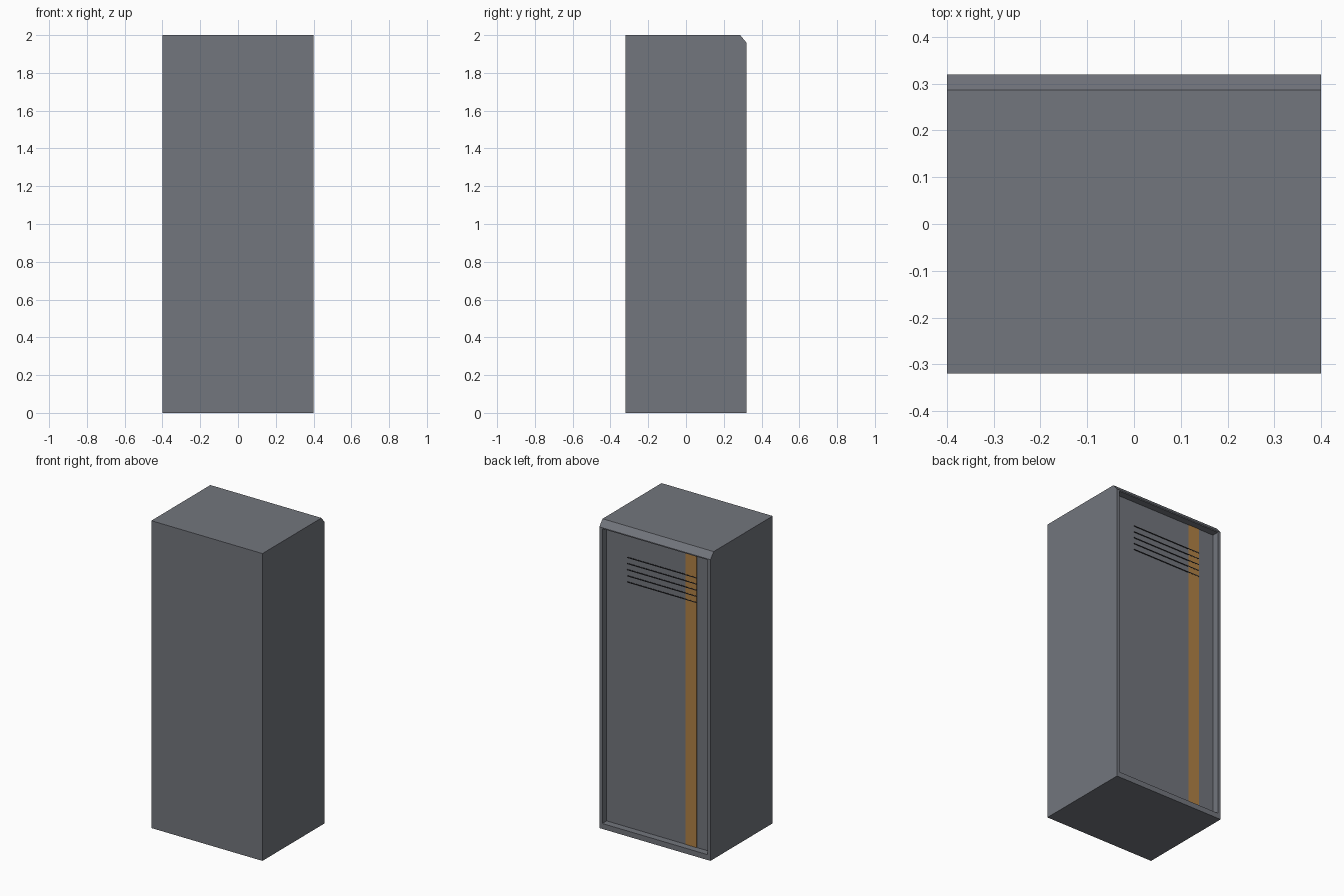
import bpy, bmesh
from mathutils import Vector

if "Cube" in bpy.data.objects:
    bpy.data.objects.remove(bpy.data.objects["Cube"])

def material(name, rgb):
    m = bpy.data.materials.new(name)
    m.diffuse_color = (*rgb, 1)
    m.use_nodes = True
    m.node_tree.nodes["Principled BSDF"].inputs["Base Color"].default_value = m.diffuse_color
    return m

grey = material("steel grey", (0.17, 0.18, 0.205))
amber = material("amber stripe", (0.44, 0.22, 0.06))
black = material("vent black", (0.012, 0.012, 0.014))

def add_object(name, bm, mat):
    bmesh.ops.recalc_face_normals(bm, faces=bm.faces)
    me = bpy.data.meshes.new(name)
    bm.to_mesh(me)
    bm.free()
    me.materials.append(mat)
    ob = bpy.data.objects.new(name, me)
    bpy.context.collection.objects.link(ob)
    return ob

def box(name, lo, hi, mat):
    lo, hi = Vector(lo), Vector(hi)
    bm = bmesh.new()
    bmesh.ops.create_cube(bm, size=1)
    for v in bm.verts:
        v.co = (lo + hi) / 2 + v.co * (hi - lo)
    return add_object(name, bm, mat)

# Cabinet: side profile with a chamfered upper rear edge, swept across the width
W, DEPTH = 0.4, 0.045
profile = [(-0.32, 0), (0.32, 0), (0.32, 1.96), (0.287, 2), (-0.32, 2)]
bm = bmesh.new()
side = bm.faces.new([bm.verts.new((-W, y, z)) for y, z in profile])
swept = bmesh.ops.extrude_face_region(bm, geom=[side])["geom"]
bmesh.ops.translate(bm, vec=(2 * W, 0, 0),
                    verts=[g for g in swept if isinstance(g, bmesh.types.BMVert)])
bmesh.ops.recalc_face_normals(bm, faces=bm.faces)

# Recessed rear panel: inset the rear face, then push it inwards
back = next(f for f in bm.faces if f.normal.y > 0.99)
bmesh.ops.inset_region(bm, faces=[back], thickness=0.03)
for v in back.verts:
    v.co.z = 1.953 if v.co.z > 1 else 0.035
bmesh.ops.inset_region(bm, faces=[back], thickness=0, depth=0)
for v in back.verts:
    v.co.y -= DEPTH
add_object("cabinet_body", bm, grey)

# Full-height coloured stripe on the recessed panel
py = 0.32 - DEPTH
box("panel_stripe", (-0.27, py - 0.003, 0.035), (-0.19, py + 0.002, 1.953), amber)

# Row of thin ventilation slots
for i in range(5):
    z = 1.79 - 0.04 * i
    box(f"vent_slot_{i + 1}", (-0.27, py - 0.003, z - 0.003), (0.23, py + 0.003, z + 0.003), black)
